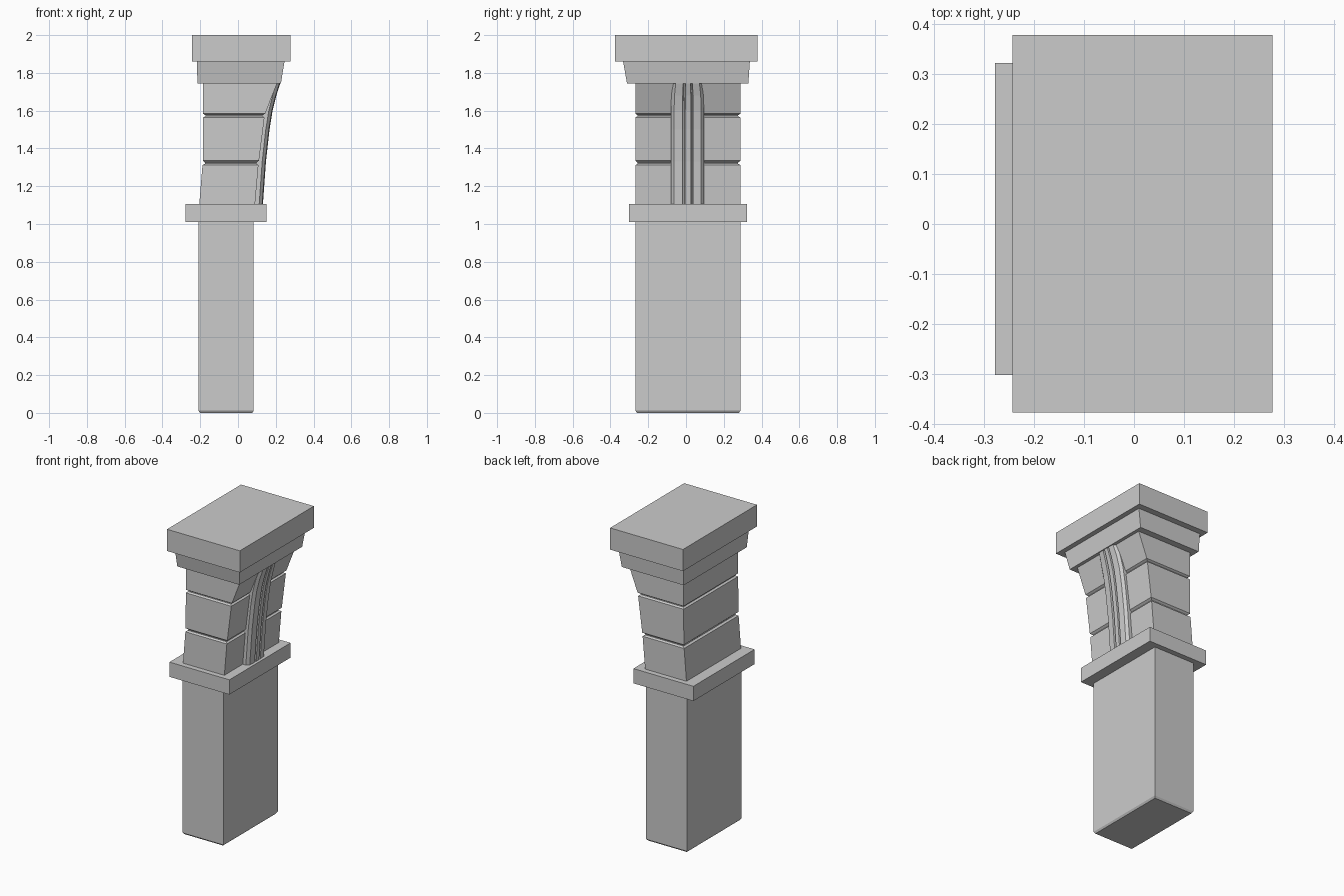
import bpy, bmesh


def loft(name, sections):
    """Closed solid through equal-length rings of points."""
    bm = bmesh.new()
    rings = [[bm.verts.new(p) for p in s] for s in sections]
    n = len(rings[0])
    for a, b in zip(rings, rings[1:]):
        for i in range(n):
            j = (i + 1) % n
            bm.faces.new((a[i], a[j], b[j], b[i]))
    bm.faces.new(rings[0][::-1])
    bm.faces.new(rings[-1])
    bmesh.ops.recalc_face_normals(bm, faces=bm.faces)
    me = bpy.data.meshes.new(name)
    bm.to_mesh(me)
    bm.free()
    ob = bpy.data.objects.new(name, me)
    bpy.context.collection.objects.link(ob)
    return ob


def rect(z, x0, x1, y0, y1, inset=0.0):
    x0, x1, y0, y1 = x0 + inset, x1 - inset, y0 + inset, y1 - inset
    return [(x0, y0, z), (x1, y0, z), (x1, y1, z), (x0, y1, z)]


Y0, Y1 = -0.268, 0.288

# lower shaft with a small chamfer at the foot
loft("shaft", [rect(0, -0.21, 0.083, Y0, Y1, 0.008),
               rect(0.012, -0.21, 0.083, Y0, Y1),
               rect(1.01, -0.21, 0.083, Y0, Y1)])

# collar between shaft and stone blocks
loft("collar", [rect(z, -0.278, 0.15, -0.302, 0.322) for z in (1.01, 1.105)])

# flaring stone blocks separated by chamfered joints: z, x0, x1, inset
blocks = [(1.105, -0.205, 0.09, 0), (1.312, -0.188, 0.108, 0),
          (1.319, -0.187, 0.109, 0.012), (1.325, -0.186, 0.109, 0.012),
          (1.335, -0.186, 0.111, 0), (1.564, -0.185, 0.14, 0),
          (1.571, -0.185, 0.141, 0.012), (1.576, -0.185, 0.142, 0.012),
          (1.584, -0.185, 0.144, 0), (1.743, -0.185, 0.206, 0)]
loft("stone_blocks", [rect(z, x0, x1, Y0, Y1, i) for z, x0, x1, i in blocks])

# fluted strip following the flared face: (y, depth behind the outer face)
flute = [(-0.08, 0.08), (-0.08, 0.02), (-0.063, 0.004), (-0.018, 0),
         (-0.015, 0.02), (-0.007, 0.02), (-0.004, 0), (0.026, 0),
         (0.029, 0.02), (0.035, 0.02), (0.038, 0), (0.08, 0.004),
         (0.095, 0.02), (0.095, 0.08)]
path = [(1.105, 0.132, 1), (1.33, 0.148, 1), (1.5, 0.167, 1),
        (1.6, 0.183, 1), (1.68, 0.203, 0.97), (1.743, 0.223, 0.88)]
loft("fluted_strip", [[(x - d, 0.0075 + (y - 0.0075) * s, z) for y, d in flute]
                      for z, x, s in path])

# tapered moulding and top slab
loft("cap_moulding", [rect(1.743, -0.215, 0.227, -0.312, 0.33),
                      rect(1.86, -0.217, 0.246, -0.333, 0.338)])
loft("cap_slab", [rect(z, -0.243, 0.277, -0.377, 0.378) for z in (1.86, 2.0)])
